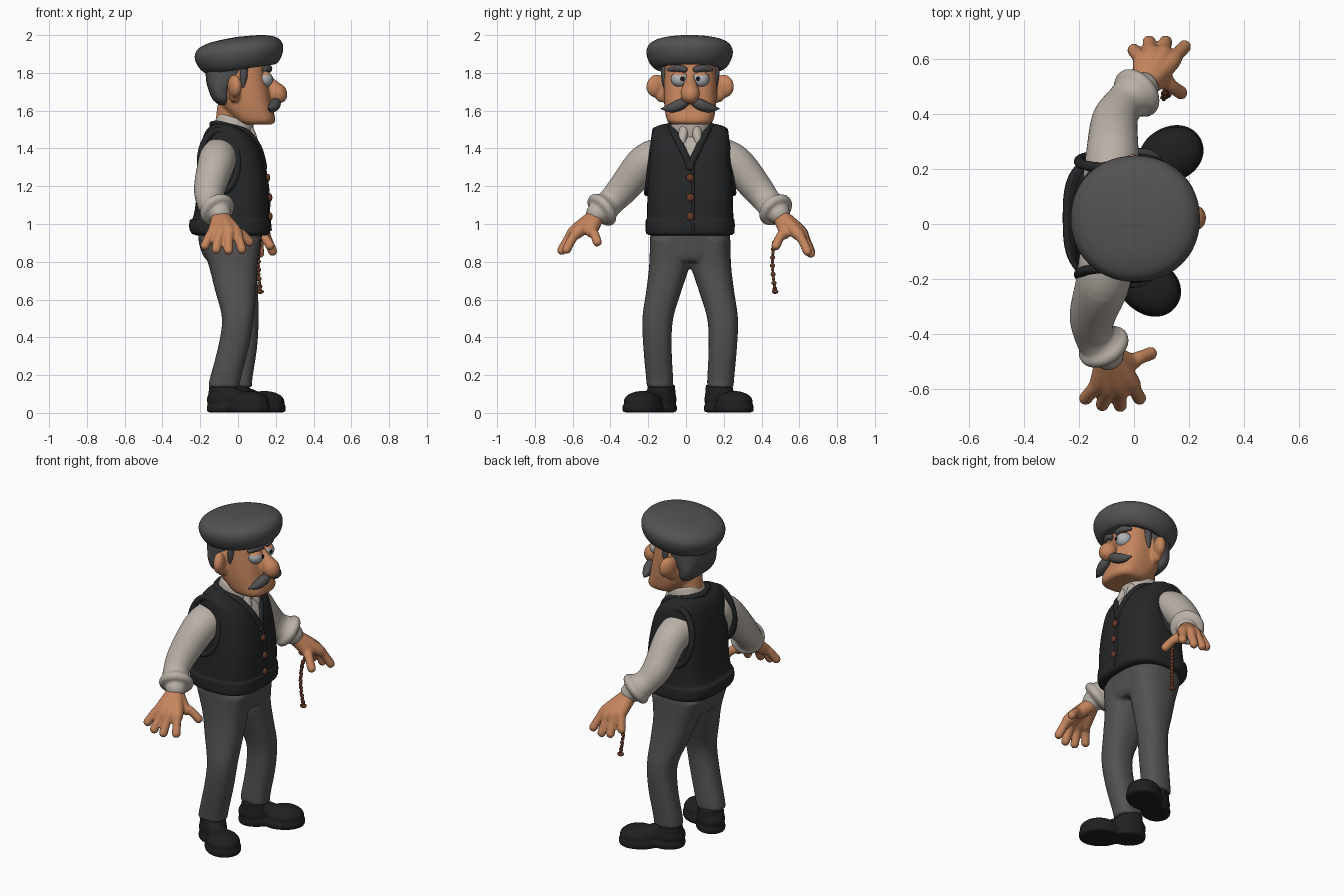
import bpy, bmesh
from math import sin, cos, pi
from mathutils import Vector, Matrix, Euler
from mathutils.bvhtree import BVHTree

if "Cube" in bpy.data.objects:
    bpy.data.objects.remove(bpy.data.objects["Cube"])

CY = .022          # the figure's middle plane; it faces +x
SIDES = (("right", -1), ("left", 1))


def material(name, *rgb):
    m = bpy.data.materials.new(name)
    m.use_nodes = True
    m.diffuse_color = (*rgb, 1)
    m.node_tree.nodes["Principled BSDF"].inputs["Base Color"].default_value = (*rgb, 1)
    return m


skin = material("skin", .56, .235, .11)
grey_cloth = material("grey cloth", .088, .084, .083)
black_cloth = material("black cloth", .019, .02, .021)
shirt = material("shirt", .49, .44, .39)
hair_grey = material("grey hair", .08, .08, .084)
leather = material("black leather", .014, .014, .015)
copper = material("copper", .13, .042, .02)
eye_white = material("eye white", .42, .46, .48)
black = material("pupil black", .008, .008, .008)


def spline(rows, sub=5):
    """Smooth curve through tuples of any size."""
    rows = [Vector(r) for r in rows]
    pad = [rows[0]] + rows + [rows[-1]]
    out = []
    for a, b, c, d in zip(pad, pad[1:], pad[2:], pad[3:]):
        for i in range(sub):
            t = i / sub
            out.append(b + (c - a) * (t / 2) + (a * 2 - b * 5 + c * 4 - d) * (t * t / 2)
                       + (b * 3 - a - c * 3 + d) * (t ** 3 / 2))
    return out + [rows[-1]]


def bridge(bm, rings):
    """Skin a list of point rings and cap both ends."""
    vs = [[bm.verts.new(p) for p in r] for r in rings]
    n = len(vs[0])
    faces = [bm.faces.new((a[i], a[(i + 1) % n], b[(i + 1) % n], b[i]))
             for a, b in zip(vs, vs[1:]) for i in range(n)]
    faces += [bm.faces.new(vs[0][::-1]), bm.faces.new(vs[-1])]
    bmesh.ops.recalc_face_normals(bm, faces=faces)


def stack(bm, rows, power=2.6, n=48, sub=5):
    """Level rounded-box sections: z, back x, front x, low y, high y."""
    def side(c):
        return (1 if c > 0 else -1) * abs(c) ** (2 / power)
    rings = []
    for z, x0, x1, y0, y1 in spline(rows, sub):
        angles = [2 * pi * i / n for i in range(n)]
        rings.append([((x0 + x1) / 2 + (x1 - x0) / 2 * side(cos(a)),
                       (y0 + y1) / 2 + (y1 - y0) / 2 * side(sin(a)), z) for a in angles])
    bridge(bm, rings)


def sym(rows, cy=CY):
    return [(z, x0, x1, cy - h, cy + h) for z, x0, x1, h in rows]


def limb(bm, pts, n=16, sub=5):
    """Round tube through x, y, z, radius points, with domed ends."""
    path = spline(pts, sub)
    pos = [Vector(p[:3]) for p in path]
    rad = [max(p[3], .002) for p in path]
    tang = [(pos[min(i + 1, len(pos) - 1)] - pos[max(i - 1, 0)]).normalized()
            for i in range(len(pos))]
    secs = list(zip(pos, rad, tang))
    dome = [pi / 2 * k / 4 for k in (1, 2, 3)]
    p, r, t = secs[0]
    head = [(p - t * r * sin(a), r * cos(a), t) for a in reversed(dome)]
    p, r, t = secs[-1]
    tail = [(p + t * r * sin(a), r * cos(a), t) for a in dome]
    u = tang[0].orthogonal()
    rings = []
    for p, r, t in head + secs + tail:
        u = (u - t * u.dot(t)).normalized()
        w = t.cross(u)
        rings.append([p + (u * cos(2 * pi * i / n) + w * sin(2 * pi * i / n)) * r
                      for i in range(n)])
    bridge(bm, rings)


def ball(bm, at, size, turn=(0, 0, 0)):
    m = Matrix.LocRotScale(Vector(at), Euler(turn), Vector(size))
    bmesh.ops.create_uvsphere(bm, u_segments=24, v_segments=16, radius=1, matrix=m)


def finish(name, bm, *mats, fuse=0):
    """Make the object; fuse blends overlapping pieces into one skin."""
    me = bpy.data.meshes.new(name)
    bm.to_mesh(me)
    bm.free()
    for m in mats:
        me.materials.append(m)
    me.shade_smooth()
    me.set_sharp_from_angle(angle=1)
    ob = bpy.data.objects.new(name, me)
    bpy.context.collection.objects.link(ob)
    if fuse:
        mod = ob.modifiers.new("fuse", "REMESH")
        mod.mode, mod.voxel_size, mod.use_smooth_shade = "VOXEL", fuse, True
        ob.modifiers.new("soften", "SMOOTH").iterations = 5
    return ob


# Head with neck, nose and ears
bm = bmesh.new()
stack(bm, sym([(1.527, .02, .18, .1), (1.55, -.02, .198, .123), (1.62, -.085, .182, .136),
               (1.7, -.12, .167, .14), (1.78, -.13, .152, .138), (1.87, -.12, .14, .13)]), 2.8)
limb(bm, [(-.05, CY, 1.45, .08), (-.03, CY, 1.62, .08)])
limb(bm, [(.13, CY, 1.8, .02), (.165, CY, 1.75, .032), (.203, CY, 1.7, .051), (.212, CY, 1.685, .051)])
for _, s in SIDES:
    ball(bm, (-.018, CY + s * .178, 1.73), (.034, .057, .062), (.3 * s, 0, -.4 * s))
    ball(bm, (-.02, CY + s * .15, 1.685), (.03, .036, .042))
finish("head", bm, skin, fuse=.008)

# Hair with sideburns, moustache and brows
bm = bmesh.new()
stack(bm, sym([(1.63, -.1, -.04, .1), (1.66, -.135, -.035, .135), (1.71, -.156, -.03, .146),
               (1.77, -.17, .03, .149), (1.86, -.17, .07, .149)]))
for _, s in SIDES:
    limb(bm, [(.03, CY + s * .132, 1.85, .022), (.03, CY + s * .134, 1.78, .02),
              (.025, CY + s * .132, 1.73, .012)])
finish("hair", bm, hair_grey)
for word, s in SIDES:
    bm = bmesh.new()
    limb(bm, [(.195, CY + s * .006, 1.655, .014), (.198, CY + s * .045, 1.636, .029),
              (.182, CY + s * .1, 1.615, .025), (.165, CY + s * .152, 1.61, .004)])
    finish(word + "_moustache", bm, hair_grey)
    bm = bmesh.new()
    limb(bm, [(.165, CY + s * .03, 1.818, .016), (.16, CY + s * .065, 1.825, .019),
              (.14, CY + s * .11, 1.818, .012)])
    finish(word + "_brow", bm, hair_grey)

    # Eyes, with the upper faces as lids
    bm = bmesh.new()
    ball(bm, (.138, CY + s * .055, 1.768), (.047, .047, .044), (0, .35, 0))
    for f in bm.faces:
        f.material_index = int(f.normal.z > .5)
    finish(word + "_eye", bm, eye_white, skin)
    bm = bmesh.new()
    ball(bm, (.182, CY + s * .041, 1.769), (.005, .011, .012))
    finish(word + "_pupil", bm, black)

# Flat cap, tipped up at the front
bm = bmesh.new()
cap_rows = [(-.074, .15), (-.084, .175), (-.073, .199), (-.045, .221), (-.005, .235), (.03, .231),
            (.06, .202), (.08, .13), (.088, .01)]
stack(bm, [(z, -r, r, -r * .97, r * .97) for z, r in cap_rows], 2.1)
cap = finish("flat_cap", bm, grey_cloth)
cap.location = (.006, CY - .003, 1.903)
cap.rotation_euler = (0, -.14, 0)

# Waistcoat, with the shirt cut in as a V
V_LOW, V_SLOPE = 1.31, .47
bm = bmesh.new()
stack(bm, sym([(.94, -.22, .15, .21), (.95, -.245, .167, .232), (.98, -.258, .172, .236),
               (1.02, -.255, .17, .235), (1.035, -.238, .163, .229), (1.12, -.223, .163, .227),
               (1.25, -.217, .15, .222), (1.38, -.203, .122, .212), (1.45, -.188, .085, .207),
               (1.49, -.172, .04, .199), (1.52, -.145, -.01, .172), (1.535, -.12, -.05, .1)]), 3, 64)
tree = BVHTree.FromBMesh(bm)
for _, s in SIDES:
    bmesh.ops.bisect_plane(bm, geom=bm.verts[:] + bm.edges[:] + bm.faces[:],
                           plane_co=(0, CY, V_LOW), plane_no=(0, s, -V_SLOPE))
for f in bm.faces:
    c = f.calc_center_median()
    f.material_index = int(c.x > -.04 and abs(c.y - CY) < V_SLOPE * (c.z - V_LOW))
finish("waistcoat", bm, black_cloth, shirt)


def front(off, z):
    return tree.ray_cast(Vector((1, CY + off, z)), Vector((-1, 0, 0)))[0].x


# Neck trim, arm hole rims and placket
bm = bmesh.new()
for _, s in SIDES:
    edge = [(front(s * V_SLOPE * (z - V_LOW), z) - .006, CY + s * V_SLOPE * (z - V_LOW) * 1.05, z, .02)
            for z in (1.3, 1.35, 1.4, 1.45, 1.49)]
    limb(bm, edge + [(-.06, CY + s * .11, 1.518, .017), (-.11, CY + s * .08, 1.53, .017),
                     (-.135, CY, 1.528, .017)])
    hole = [2 * pi * i / 16 for i in range(17)]
    limb(bm, [(-.1 + .1 * cos(a), CY + s * (.205 - .022 * sin(a)), 1.33 + .165 * sin(a), .018)
              for a in hole])
limb(bm, [(front(.015, z), CY + .015, z, .008) for z in (.97, 1.05, 1.12, 1.2, 1.3)])
finish("waistcoat_trim", bm, black_cloth)

# Buttons
bm = bmesh.new()
for z in (1.04, 1.14, 1.245):
    ball(bm, (front(0, z) + .008, CY, z), (.012, .021, .021))
finish("buttons", bm, copper)

# Shirt collar
bm = bmesh.new()
stack(bm, sym([(-.06, -.105, .115, .105), (.0, -.1, .11, .104), (.045, -.095, .1, .096),
               (.052, -.085, .09, .085)], 0), 2.2)
collar = finish("collar", bm, shirt)
collar.location = (-.027, CY, 1.512)
collar.rotation_euler = (0, .28, 0)
bm = bmesh.new()
for _, s in SIDES:
    limb(bm, [(.055, CY + s * .032, 1.5, .028), (.082, CY + s * .04, 1.45, .022),
              (.1, CY + s * .04, 1.415, .004)])
finish("collar_points", bm, shirt)

# Sleeves with rolled cuffs
ARMS = {
    "right": [(-.1, -.13, 1.36, .1), (-.115, -.22, 1.32, .098), (-.15, -.33, 1.19, .084),
              (-.145, -.4, 1.115, .073), (-.11, -.445, 1.075, .083), (-.095, -.47, 1.055, .06)],
    "left": [(-.085, .175, 1.36, .1), (-.078, .265, 1.32, .095), (-.07, .375, 1.19, .084),
             (-.035, .435, 1.115, .073), (.01, .475, 1.075, .083), (.03, .492, 1.055, .06)]}
for word, pts in ARMS.items():
    bm = bmesh.new()
    limb(bm, pts, 24)
    a, b = Vector(pts[-2][:3]), Vector(pts[-1][:3])
    axis = (b - a).normalized()
    u = axis.orthogonal().normalized()
    w = axis.cross(u)
    limb(bm, [(*(a + (u * cos(k * pi / 8) + w * sin(k * pi / 8)) * .071), .027)
              for k in range(17)])
    finish(word + "_sleeve", bm, shirt, fuse=.008)

# Hands: wrist, then a knuckle and tip for each finger, thumb last
HANDS = {
    "right": ((-.095, -.475, 1.04),
              [((-.125, -.57, .965), (-.175, -.632, .885)), ((-.09, -.585, .965), (-.115, -.655, .865)),
               ((-.05, -.585, .965), (-.05, -.658, .86)), ((-.015, -.57, .96), (.02, -.632, .865)),
               ((-.02, -.5, .965), (.06, -.47, .905))]),
    "left": ((.035, .5, 1.04),
             [((.03, .59, .965), (.0, .63, .885)), ((.065, .605, .96), (.055, .66, .855)),
              ((.1, .605, .955), (.115, .66, .845)), ((.13, .585, .955), (.183, .643, .855)),
              ((.1, .525, .96), (.17, .476, .885))])}
for word, (wrist, fingers) in HANDS.items():
    bm = bmesh.new()
    for knuckle, tip in fingers:
        k, t = Vector(knuckle), Vector(tip)
        mid = (k + t) / 2 + Vector((0, 0, .012))
        limb(bm, [(*wrist, .044), (*k, .035), (*mid, .025), (*t, .025)])
    finish(word + "_hand", bm, skin, fuse=.007)

# Chain hanging from the left hand
bm = bmesh.new()
links = spline([(.12, .505, .94), (.113, .468, .9), (.108, .458, .78), (.117, .47, .655)], 6)
for i, p in enumerate(links):
    ball(bm, p, (.008 + .005 * (i % 2), .013 - .005 * (i % 2), .013))
ball(bm, (.117, .472, .642), (.02, .017, .012))
finish("chain", bm, copper)

# Trousers: hips and two legs, the left one a step ahead
bm = bmesh.new()
stack(bm, sym([(.97, -.21, .13, .21), (.9, -.207, .122, .212), (.83, -.183, .11, .21),
               (.8, -.155, .095, .19)]))
LEG = [(.92, -.2, .12, .003, .213), (.78, -.155, .104, .005, .217), (.65, -.122, .095, .045, .232),
       (.5, -.085, .082, .09, .253), (.35, -.105, .058, .098, .248), (.17, -.152, .012, .09, .232),
       (.135, -.155, .012, .092, .23)]
for _, s in SIDES:
    rows = []
    for z, x0, x1, a, b in LEG:
        dx = max(0, .065 * (.75 - z) / .6) if s > 0 else 0
        y0, y1 = sorted((CY + s * a, CY + s * b))
        rows.append((z, x0 + dx, x1 + dx, y0, y1))
    stack(bm, rows, 2.4)
finish("trousers", bm, grey_cloth, fuse=.01)

# Shoes, toes turned out
for word, s, turn, ankle_x in (("right", -1, .62, -.07), ("left", 1, .48, -.002)):
    place = Matrix.Translation((ankle_x, CY + s * .16, 0)) @ Matrix.Rotation(turn * s, 4, "Z")
    bm = bmesh.new()
    ball(bm, (.16, 0, .06), (.11, .094, .056))
    ball(bm, (-.01, 0, .07), (.092, .078, .066))
    limb(bm, [(-.015, 0, .08, .068), (.06, 0, .075, .058), (.13, 0, .06, .046)])
    stack(bm, sym([(.09, -.085, .07, .072), (.15, -.08, .05, .066)], 0))
    for x0, x1, h in ((-.1, .09, .08), (.035, .275, .099)):
        stack(bm, sym([(.003, x0 + .006, x1 - .006, h - .006), (.012, x0, x1, h),
                       (.036, x0, x1, h), (.046, x0 + .006, x1 - .006, h - .006)], 0), 2.1, sub=1)
    bm.transform(place)
    finish(word + "_shoe", bm, leather, fuse=.007)
